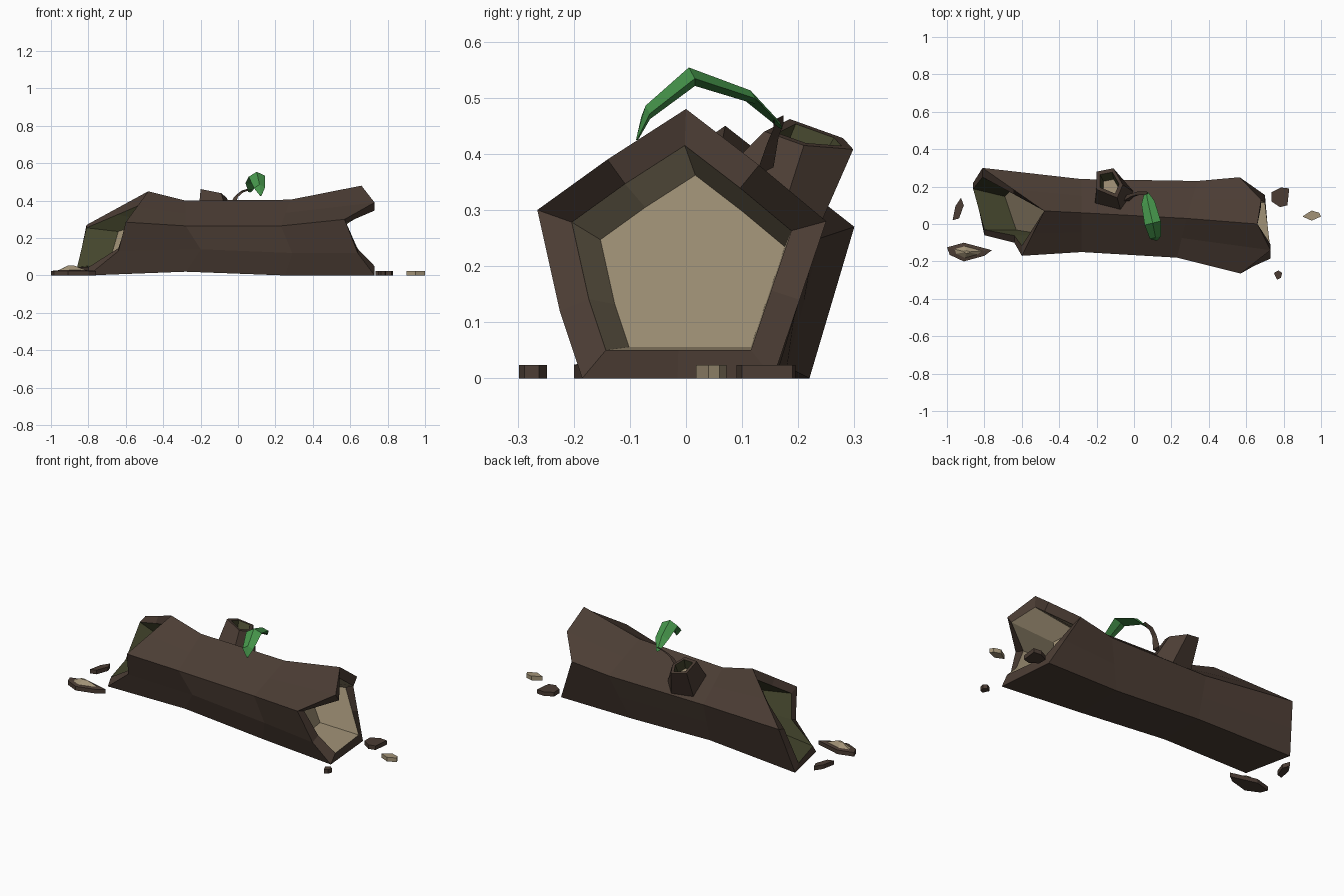
import bpy, bmesh
from mathutils import Vector

if "Cube" in bpy.data.objects:
    bpy.data.objects.remove(bpy.data.objects["Cube"])


def material(name, rgb):
    m = bpy.data.materials.new(name)
    m.diffuse_color = (*rgb, 1)
    m.use_nodes = True
    m.node_tree.nodes["Principled BSDF"].inputs["Base Color"].default_value = m.diffuse_color
    return m


BARK = material("dark bark", (0.070, 0.046, 0.034))
WOOD = material("pale wood", (0.36, 0.29, 0.185))
MOSS = material("mossy inside", (0.058, 0.060, 0.026))
LEAF = material("leaf green", (0.060, 0.300, 0.070))
MATS = [BARK, WOOD, MOSS, LEAF]


def finish(name, bm):
    bmesh.ops.recalc_face_normals(bm, faces=bm.faces[:])
    me = bpy.data.meshes.new(name)
    bm.to_mesh(me)
    bm.free()
    for m in MATS:
        me.materials.append(m)
    ob = bpy.data.objects.new(name, me)
    bpy.context.collection.objects.link(ob)
    return ob


def loft(name, rings, mats, cap_mats):
    """Skin rings of equal size; one material per band, one per cap."""
    bm = bmesh.new()
    vs = [[bm.verts.new(p) for p in r] for r in rings]
    n = len(vs[0])
    for a, b, m in zip(vs, vs[1:], mats):
        for i in range(n):
            j = (i + 1) % n
            bm.faces.new((a[i], a[j], b[j], b[i])).material_index = m
    for ring, m in zip((vs[0], vs[-1]), cap_mats):
        bm.faces.new(ring).material_index = m
    return finish(name, bm)


def with_mids(corners, mids={}):
    """Add a point halfway along each side, or a given chipped point."""
    out = []
    for i, c in enumerate(corners):
        c, d = Vector(c), Vector(corners[(i + 1) % len(corners)])
        out += [c, Vector(mids[i]) if i in mids else (c + d) / 2]
    return out


def shrink(ring, f, shift=(0, 0, 0), axes=(0, 1, 1)):
    """Scale a ring towards its centre on the chosen axes and move it."""
    c = sum(ring, Vector()) / len(ring)
    return [Vector([c[k] + (p[k] - c[k]) * (f if axes[k] else 1) + shift[k]
                    for k in range(3)]) for p in ring]


# Hollow log: corners run top, front, front bottom, back bottom, back
left = with_mids([(-.48, .07, .45), (-.60, -.17, .285), (-.80, -.06, 0),
                  (-.86, .22, 0), (-.81, .30, .27)], {1: (-.64, -.10, .13)})
mid_left = with_mids([(-.28, .06, .40), (-.28, -.15, .265), (-.28, -.09, .02),
                      (-.28, .18, .02), (-.28, .24, .25)], {1: (-.2, -.135, .14)})
mid_right = with_mids([(.28, .03, .405), (.23, -.18, .265), (.25, -.13, 0),
                       (.25, .16, 0), (.34, .23, .25)], {1: (.29, -.17, .12)})
right = with_mids([(.66, 0, .48), (.57, -.265, .30), (.73, -.185, 0),
                   (.70, .155, 0), (.565, .25, .28)],
                  {0: (.73, -.14, .39), 1: (.64, -.225, .12), 4: (.68, .13, .38)})
left_lip = shrink(left, .78)
right_lip = shrink(right, .76)
left_deep = shrink(left_lip, .82, (.17, -.02, -.01))
right_deep = shrink(right_lip, .84, (-.25, .02, -.02))
loft("hollow_log",
     [left_deep, left_lip, left, mid_left, mid_right, right, right_lip, right_deep],
     [2, 0, 0, 0, 0, 0, 1], [1, 1])

# Broken branch stub with a hollow end
base = [Vector(p) for p in [(-.21, .11, .35), (-.07, .07, .37), (.0, .17, .29),
                            (-.06, .22, .23), (-.20, .21, .25)]]
rim = [Vector(p) for p in [(-.20, .185, .462), (-.09, .14, .44), (-.06, .21, .415),
                           (-.11, .298, .408), (-.20, .28, .428)]]
lip = shrink(rim, .72, (0, 0, 0), (1, 1, 1))
deep = shrink(lip, .85, (.01, -.03, -.06), (1, 1, 1))
loft("branch_stub", [base, rim, lip, deep], [0, 0, 2], [0, 1])

# Thin twig carrying the leaf
twig = [(-.04, .14, .36, .016), (-.01, .155, .42, .010),
        (.02, .165, .445, .009), (.07, .165, .46, .009)]
loft("twig", [[(x - r, y - r, z), (x + r, y - r, z), (x, y + r, z + r)]
              for x, y, z, r in twig], [0] * 3, [0, 0])

# Arched, folded leaf: centre, half width, thickness
spine = [(.065, .168, .452, .010, .008), (.075, .115, .505, .035, .016),
         (.10, .005, .543, .043, .022), (.115, -.072, .478, .030, .016),
         (.122, -.088, .428, .004, .004)]
loft("leaf", [[(x - w, y - w * .25, z - t * .7), (x, y, z + t * .5),
               (x + w, y + w * .25, z - t * .4), (x, y + t * .5, z - t)]
              for x, y, z, w, t in spine], [3] * 4, [3, 3])


# Bark and wood chips lying around the log
def chip(name, outline, mat, peak=0):
    low = [Vector((x, y, 0)) for x, y in outline]
    high = [Vector((x, y, .024)) for x, y in outline]
    if not peak:
        return loft(name, [low, high], [mat], [mat, mat])
    inner = shrink(high, .62, (0, 0, .004), (1, 1, 0))
    tip = shrink(high, .15, (0, 0, peak), (1, 1, 0))
    return loft(name, [low, high, inner, tip], [mat, mat, 1], [mat, 1])


chip("large_chip", [(-1, -.125), (-.91, -.10), (-.76, -.14), (-.80, -.17),
                    (-.91, -.20), (-.985, -.165)], 0, .028)
chip("narrow_chip", [(-.97, .02), (-.935, .03), (-.91, .10), (-.925, .14), (-.955, .095)], 0)
chip("square_chip", [(.735, .17), (.785, .195), (.83, .19), (.82, .10),
                     (.78, .09), (.735, .12)], 0)
chip("pale_chip", [(.90, .04), (.95, .072), (.99, .06), (1, .04), (.95, .018)], 1)
chip("small_chip", [(.748, -.262), (.772, -.248), (.792, -.262), (.785, -.288),
                    (.765, -.298)], 0)
